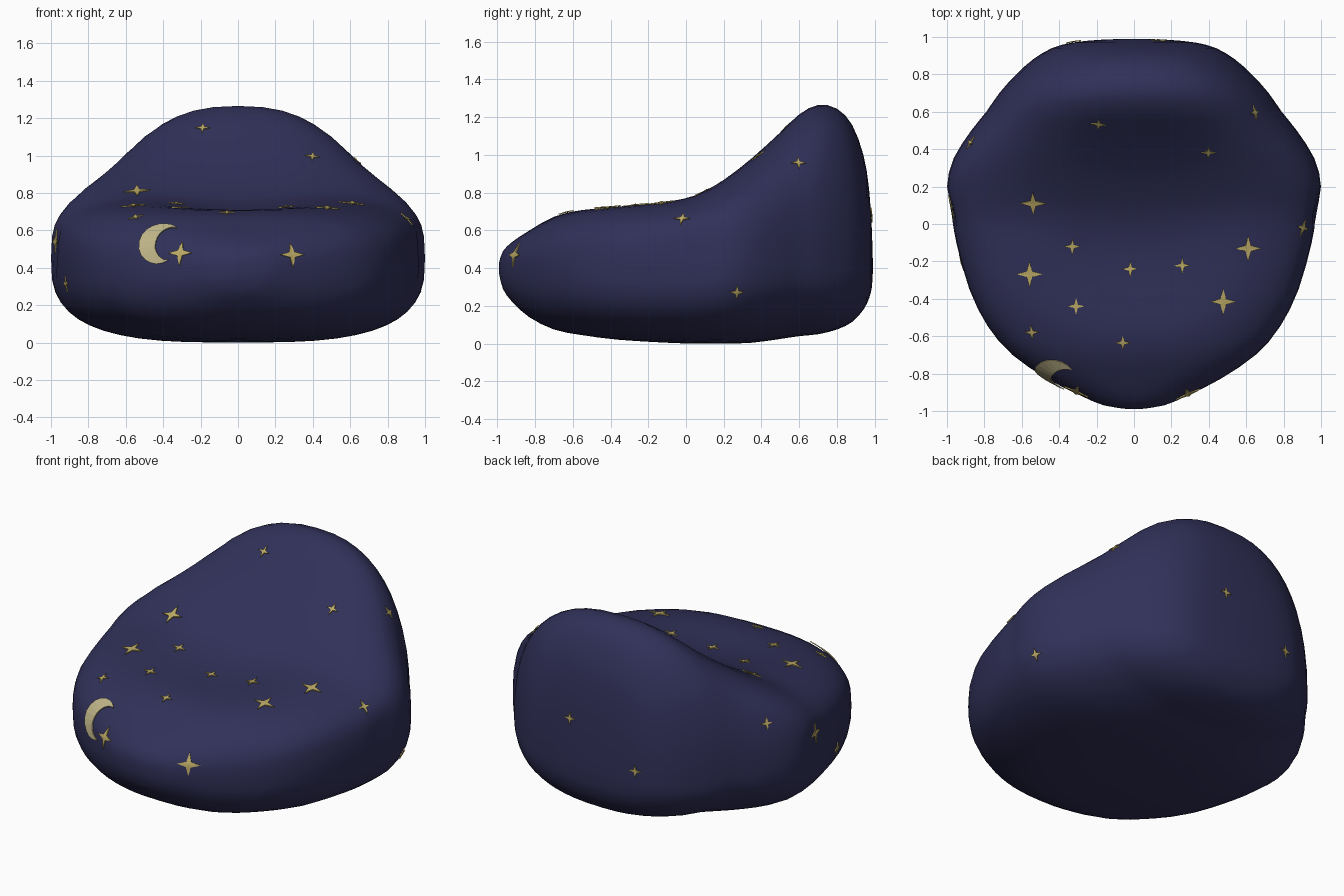
import bpy, bmesh, math
from mathutils import Vector
from mathutils.bvhtree import BVHTree

if "Cube" in bpy.data.objects:
    bpy.data.objects.remove(bpy.data.objects["Cube"])


def material(name, rgb):
    m = bpy.data.materials.new(name)
    m.diffuse_color = (*rgb, 1)
    m.use_nodes = True
    m.node_tree.nodes["Principled BSDF"].inputs["Base Color"].default_value = m.diffuse_color
    return m


NAVY = material("navy_fabric", (0.03, 0.03, 0.10))
GOLD = material("gold_print", (0.50, 0.40, 0.13))
PALE = material("pale_gold_print", (0.53, 0.47, 0.25))

# Beanbag cross-sections from front to back:
# y, half width, bottom z, widest z, top z, roundness of the top
STATIONS = [
    (-0.99, 0.03, 0.37, 0.40, 0.43, 2.0), (-0.97, 0.16, 0.29, 0.40, 0.49, 2.2),
    (-0.92, 0.28, 0.22, 0.40, 0.54, 2.4), (-0.83, 0.46, 0.14, 0.40, 0.60, 2.6),
    (-0.70, 0.65, 0.075, 0.41, 0.675, 2.8), (-0.55, 0.78, 0.045, 0.42, 0.72, 3.0),
    (-0.35, 0.88, 0.02, 0.43, 0.75, 3.3), (-0.10, 0.95, 0.005, 0.44, 0.775, 3.4),
    (0.05, 0.98, 0.0, 0.45, 0.80, 3.4), (0.20, 1.0, 0.0, 0.45, 0.875, 3.2),
    (0.35, 0.965, 0.005, 0.44, 0.985, 2.8), (0.50, 0.87, 0.025, 0.42, 1.12, 2.5),
    (0.60, 0.79, 0.04, 0.42, 1.215, 2.4), (0.70, 0.72, 0.05, 0.41, 1.265, 2.4),
    (0.80, 0.63, 0.075, 0.40, 1.245, 2.4), (0.88, 0.54, 0.115, 0.40, 1.16, 2.4),
    (0.94, 0.44, 0.18, 0.40, 1.0, 2.4), (0.97, 0.33, 0.24, 0.40, 0.82, 2.3),
    (0.985, 0.18, 0.30, 0.40, 0.60, 2.2), (0.99, 0.03, 0.38, 0.40, 0.43, 2.0),
]
AROUND, STEPS = 48, 2


def catmull(a, b, c, d, t):
    return 0.5 * (2 * b + (c - a) * t + (2 * a - 5 * b + 4 * c - d) * t * t
                  + (3 * b - a - 3 * c + d) * t ** 3)


def section(i, t):
    last = len(STATIONS) - 1
    rows = [STATIONS[min(max(i + k, 0), last)] for k in (-1, 0, 1, 2)]
    return [catmull(*vals, t) for vals in zip(*rows)]


def power(v, e):
    return math.copysign(abs(v) ** e, v)


def body_point(y, w, zb, zm, zt, n, angle):
    c, s = math.cos(angle), math.sin(angle)
    if s < 0:
        n = 2 + (n - 2) * 0.8
    x = w * power(c, 2 / n)
    z = zm + (zt - zm if s > 0 else zm - max(zb, 0)) * power(s, 2 / n)
    if s > 0:  # hollow of the seat
        z -= 0.065 * math.exp(-(x / 0.38) ** 2 - ((y + 0.2) / 0.28) ** 2)
    # pinched tuft on each side
    x -= math.copysign(0.03, x) * math.exp(-((y - 0.07) ** 2 + (z - 0.51) ** 2) / 0.005) * (abs(x) > 0.8)
    return (x, y, z)


# Beanbag body
bm = bmesh.new()
rings = []
for i in range(len(STATIONS) - 1):
    for k in range(STEPS):
        rings.append(section(i, k / STEPS))
rings.append(STATIONS[-1])
loops = [[bm.verts.new(body_point(*r, 2 * math.pi * j / AROUND)) for j in range(AROUND)]
         for r in rings]
for a, b in zip(loops, loops[1:]):
    for j in range(AROUND):
        k = (j + 1) % AROUND
        bm.faces.new((a[j], a[k], b[k], b[j]))
bm.faces.new(loops[0])
bm.faces.new(loops[-1])
bmesh.ops.recalc_face_normals(bm, faces=bm.faces)
for f in bm.faces:
    f.smooth = True
bm.normal_update()
surface = BVHTree.FromBMesh(bm)
mesh = bpy.data.meshes.new("beanbag_body")
bm.to_mesh(mesh)
bm.free()
mesh.materials.append(NAVY)
bpy.context.collection.objects.link(bpy.data.objects.new("beanbag_body", mesh))


def patch(name, centre, points, faces, mat, lift=0.008):
    """Lay a flat shape onto the fabric around the nearest surface point."""
    loc, nor, _, _ = surface.find_nearest(Vector(centre))
    up = Vector((0, 1, 0)) if nor.z > 0.75 else Vector((0, 0, 1))
    right = up.cross(nor).normalized()
    up = nor.cross(right)
    verts = []
    for u, v in points:
        p, n, _, _ = surface.find_nearest(loc + right * u + up * v)
        verts.append(p + n * lift)
    me = bpy.data.meshes.new(name)
    me.from_pydata(verts, [], faces)
    me.materials.append(mat)
    ob = bpy.data.objects.new(name, me)
    bpy.context.collection.objects.link(ob)
    solid = ob.modifiers.new("thickness", 'SOLIDIFY')
    solid.thickness = 0.006


# Four-pointed stars: x, y, z, radius
STARS = [
    (-0.54, 0.11, 0.81, 0.07), (-0.56, -0.27, 0.75, 0.07),
    (0.61, -0.13, 0.74, 0.07), (0.48, -0.42, 0.75, 0.07),
    (-0.33, -0.12, 0.74, 0.045), (-0.02, -0.24, 0.70, 0.045),
    (0.26, -0.22, 0.70, 0.045), (-0.31, -0.44, 0.72, 0.045),
    (-0.06, -0.64, 0.71, 0.04), (-0.54, -0.57, 0.65, 0.04),
    (-0.19, 0.53, 1.15, 0.04), (0.40, 0.37, 1.01, 0.04),
    (-0.31, -0.90, 0.48, 0.07), (0.29, -0.91, 0.47, 0.07),
    (0.90, -0.02, 0.66, 0.045), (0.66, 0.60, 0.97, 0.04),
    (0.97, 0.27, 0.27, 0.04), (-0.97, 0.09, 0.54, 0.065),
    (-0.90, -0.20, 0.32, 0.045), (-0.88, 0.44, 0.71, 0.04),
    (0.13, 0.97, 0.68, 0.04), (-0.32, 0.95, 0.46, 0.04),
]
for i, (x, y, z, r) in enumerate(STARS):
    pts = [(0, 0)]
    for k in range(8):
        d = r if k % 2 == 0 else r * 0.3
        pts.append((d * math.sin(k * math.pi / 4), d * math.cos(k * math.pi / 4)))
    tris = [(0, (k + 1) % 8 + 1, k + 1) for k in range(8)]
    patch(f"star_{i + 1}", (x, y, z), pts, tris, GOLD)

# Crescent moon on the front left
N = 14
outer, inner = [], []
for k in range(N + 1):
    t = k / N
    a = math.radians(55 + 250 * t)
    outer.append((0.12 * math.cos(a), 0.135 * math.sin(a)))
    b = math.radians(95 + 170 * t)
    inner.append((0.07 + 0.09 * math.cos(b), 0.11 * math.sin(b)))
inner[0], inner[-1] = [(u, v * 0.98) for u, v in (outer[0], outer[-1])]
quads = [(k, k + 1, N + 2 + k, N + 1 + k) for k in range(N)]
patch("crescent_moon", (-0.42, -0.82, 0.54), outer + inner, quads, PALE, 0.012)
